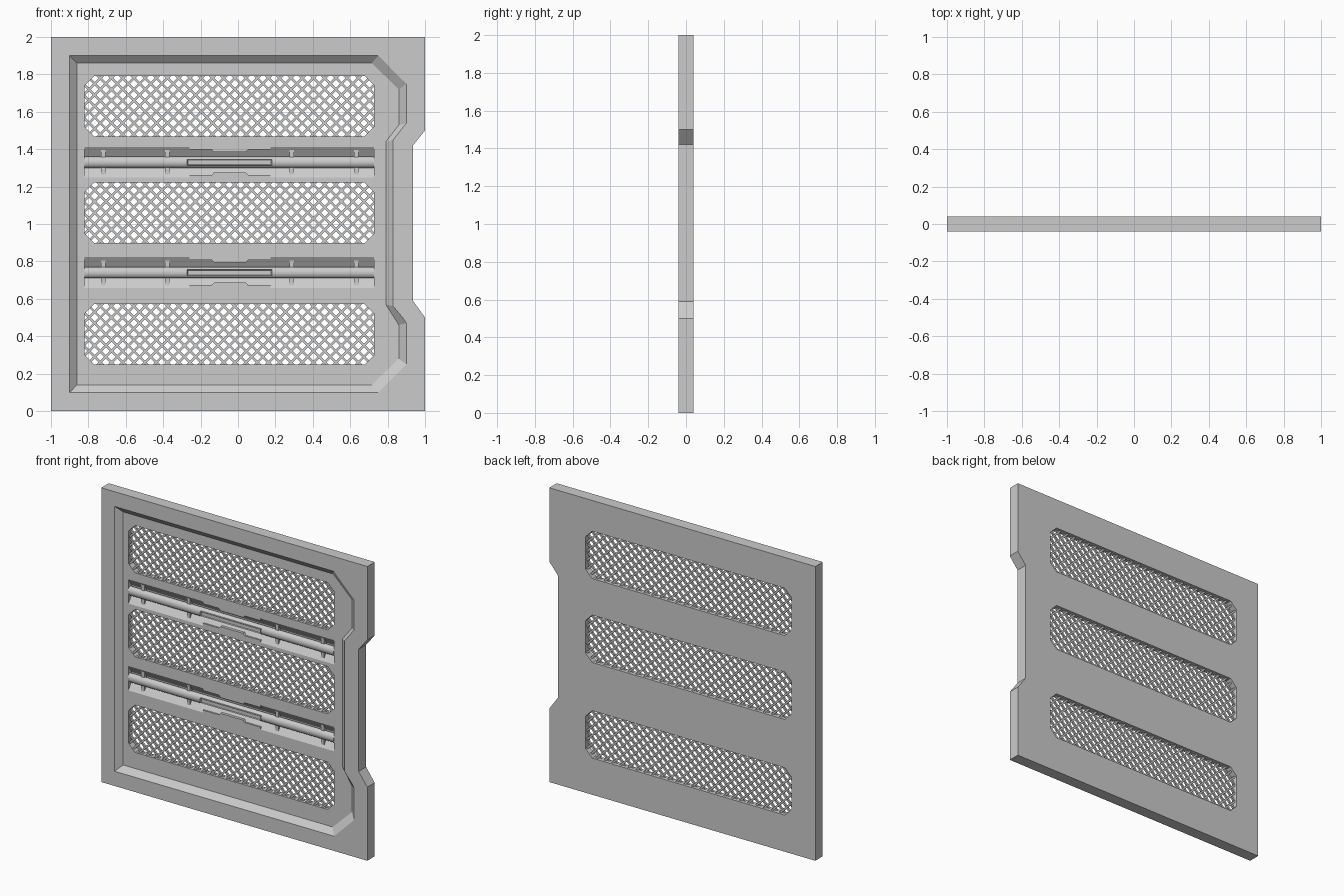
import bpy, bmesh, math
from mathutils import Vector

if "Cube" in bpy.data.objects:
    bpy.data.objects.remove(bpy.data.objects["Cube"])

FRONT, FLOOR, BACK = -0.04, -0.005, 0.04
X0, X1 = -0.82, 0.727           # common extent of windows and grooves
WINDOWS = (0.41, 1.06, 1.63)    # window centre heights
GROOVES = (0.74, 1.33)          # groove centre heights


def finish(name, bm):
    bmesh.ops.recalc_face_normals(bm, faces=bm.faces)
    me = bpy.data.meshes.new(name)
    bm.to_mesh(me)
    bm.free()
    ob = bpy.data.objects.new(name, me)
    bpy.context.collection.objects.link(ob)
    return ob


def loft(bm, a, b):
    """Closed solid between two equal-length rings of 3D points."""
    va, vb = [bm.verts.new(p) for p in a], [bm.verts.new(p) for p in b]
    bm.faces.new(va)
    bm.faces.new(vb)
    n = len(va)
    for i in range(n):
        j = (i + 1) % n
        bm.faces.new((va[i], va[j], vb[j], vb[i]))


def slab(bm, pts, y0, y1):
    loft(bm, [(x, y0, z) for x, z in pts], [(x, y1, z) for x, z in pts])


def box_pts(x0, x1, z0, z1):
    return [(x0, z0), (x1, z0), (x1, z1), (x0, z1)]


def cut(ob, cutter):
    cutter.hide_render = True
    m = ob.modifiers.new("cut", "BOOLEAN")
    m.operation, m.solver, m.object = "DIFFERENCE", "EXACT", cutter
    bpy.context.view_layer.objects.active = ob
    bpy.ops.object.modifier_apply(modifier=m.name)
    bpy.data.objects.remove(cutter)


def window_pts(zc, c=0.05, h=0.161):
    lo, hi = zc - h, zc + h
    return [(X0 + c, lo), (X1 - c, lo), (X1, lo + c), (X1, hi - c),
            (X1 - c, hi), (X0 + c, hi), (X0, hi - c), (X0, lo + c)]


# panel with a notched right edge
bm = bmesh.new()
slab(bm, [(-1, 0), (1, 0), (1, 0.5), (0.935, 0.59), (0.935, 1.42), (1, 1.5), (1, 2), (-1, 2)], FRONT, BACK)
panel = finish("door_panel", bm)

# sloped front recess
outer = [(-0.9, 0.1), (0.75, 0.1), (0.9, 0.25), (0.9, 0.47), (0.83, 0.56),
         (0.83, 1.45), (0.9, 1.54), (0.9, 1.75), (0.75, 1.9), (-0.9, 1.9)]
inner = [(-0.86, 0.14), (0.715, 0.14), (0.86, 0.28), (0.86, 0.46), (0.79, 0.57),
         (0.79, 1.44), (0.86, 1.53), (0.86, 1.72), (0.715, 1.86), (-0.86, 1.86)]
e = 0.01                        # run the slope on past the front face
over = [(o[0] + (o[0] - i[0]) * e / 0.035, o[1] + (o[1] - i[1]) * e / 0.035) for o, i in zip(outer, inner)]
bm = bmesh.new()
loft(bm, [(x, FRONT - e, z) for x, z in over], [(x, FLOOR, z) for x, z in inner])
cut(panel, finish("recess_cutter", bm))

# through windows and trapezoid grooves
bm = bmesh.new()
for zc in WINDOWS:
    slab(bm, window_pts(zc), -0.03, 0.06)
for zc in GROOVES:
    prof = [(-0.015, 0.0827), (FLOOR, 0.0827), (0.03, 0.03)]
    ring = [(y, zc + d) for y, d in prof] + [(y, zc - d) for y, d in reversed(prof)]
    loft(bm, [(X0, y, z) for y, z in ring], [(X1, y, z) for y, z in ring])
cut(panel, finish("opening_cutter", bm))


def clip(p, d, poly):
    """Part of the line p + t*d inside a convex counter-clockwise polygon."""
    lo, hi = -9.0, 9.0
    for i, a in enumerate(poly):
        a, b = Vector(a), Vector(poly[(i + 1) % len(poly)])
        n = Vector((a.y - b.y, b.x - a.x))
        den, num = n.dot(d), n.dot(a - p)
        if abs(den) < 1e-6:
            if num > 0:
                return None
        elif den > 0:
            lo = max(lo, num / den)
        else:
            hi = min(hi, num / den)
    return (lo, hi) if hi - lo > 0.005 else None


# diagonal wire lattice in each window
PITCH, HALF = 0.06, 0.0065
for k, zc in enumerate(WINDOWS):
    bm = bmesh.new()
    poly = window_pts(zc)
    for s, y in ((1, 0.010), (-1, 0.018)):
        d = Vector((1, s)).normalized()
        side = Vector((-d.y, d.x)) * HALF
        for i in range(-18, 19):
            p = Vector(((X0 + X1) / 2 + i * PITCH, zc))
            t = clip(p, d, poly)
            if t:
                a, b = p + d * (t[0] - 0.006), p + d * (t[1] + 0.006)
                slab(bm, [a - side, b - side, b + side, a + side], y - HALF, y + HALF)
    finish(f"window_mesh_{k + 1}", bm)

for k, zc in enumerate(GROOVES):
    # round rod along the groove
    bm = bmesh.new()
    ring = [(0.012 + 0.03 * 0.8 * math.cos(a), zc + 0.03 * math.sin(a))
            for a in (i * math.tau / 24 for i in range(24))]
    loft(bm, [(X0, y, z) for y, z in ring], [(X1, y, z) for y, z in ring])
    rod = finish(f"rod_{k + 1}", bm)
    bpy.ops.object.select_all(action="DESELECT")
    rod.select_set(True)
    bpy.context.view_layer.objects.active = rod
    bpy.ops.object.shade_smooth_by_angle(angle=math.radians(35))

    # support ribs behind the rod
    bm = bmesh.new()
    for x in (-0.72, -0.377, 0.288, 0.632):
        slab(bm, box_pts(x - 0.012, x + 0.012, zc - 0.068, zc + 0.068), 0.006, 0.034)
    finish(f"rod_supports_{k + 1}", bm)

    # stepped lips above and below the middle
    bm = bmesh.new()
    for s in (1, -1):
        lip = [(-0.26, 0.0827), (-0.26, 0.067), (-0.14, 0.067), (-0.128, 0.054),
               (0.042, 0.054), (0.054, 0.067), (0.173, 0.067), (0.173, 0.0827)]
        slab(bm, [(x, zc + s * z) for x, z in lip], FLOOR, 0.03)
    finish(f"groove_lips_{k + 1}", bm)

    # flat grip with an inset face
    bm = bmesh.new()
    slab(bm, box_pts(-0.272, 0.182, zc - 0.016, zc + 0.016), -0.018, 0.01)
    bmesh.ops.recalc_face_normals(bm, faces=bm.faces)
    face = min(bm.faces, key=lambda f: f.calc_center_median().y)
    bmesh.ops.inset_region(bm, faces=[face], thickness=0.006, depth=0)
    bmesh.ops.translate(bm, vec=(0, 0.006, 0), verts=face.verts)
    finish(f"grip_{k + 1}", bm)
